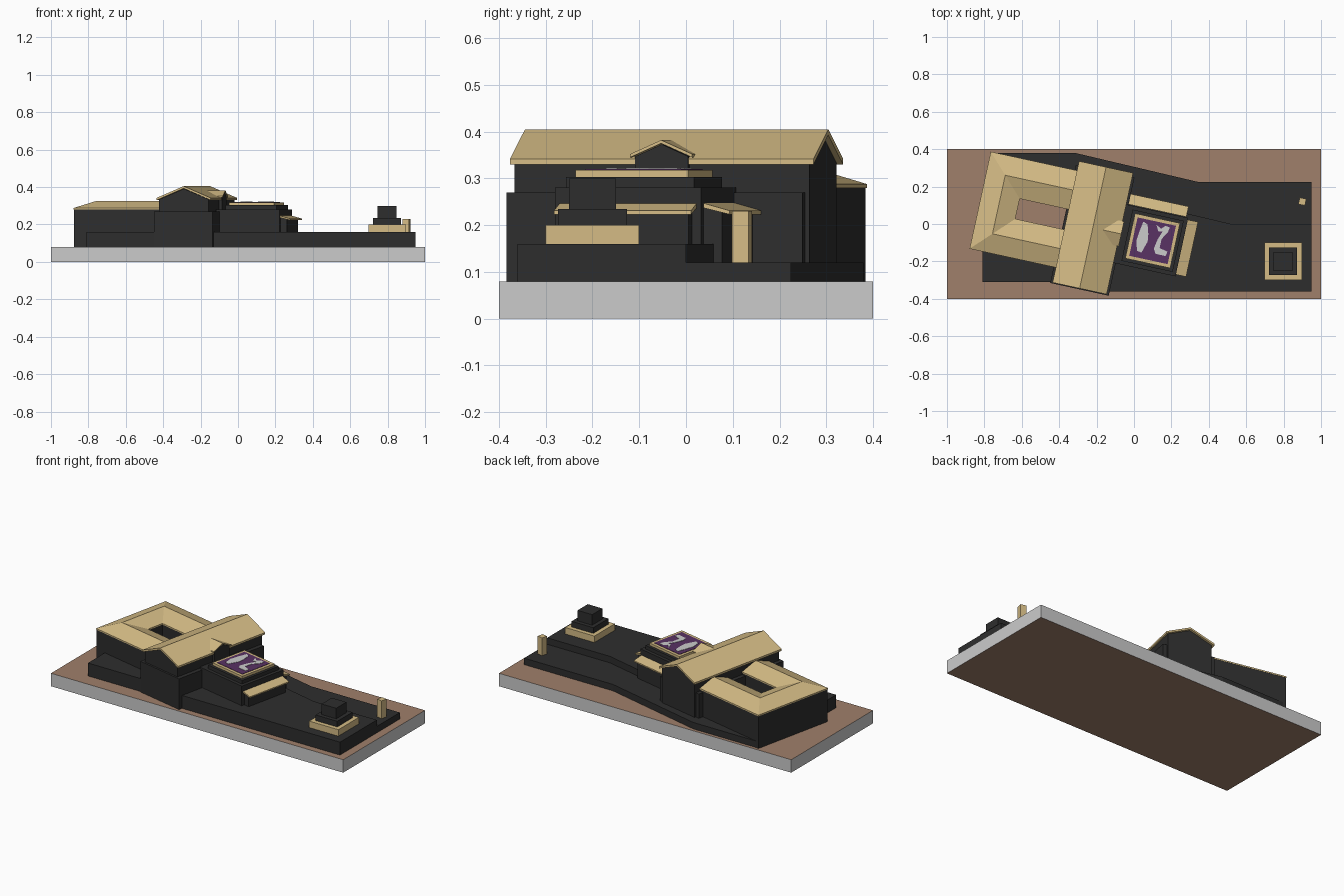
import bpy, bmesh, math

if "Cube" in bpy.data.objects:
    bpy.data.objects.remove(bpy.data.objects["Cube"])


def material(name, r, g, b):
    m = bpy.data.materials.new(name)
    m.diffuse_color = (r, g, b, 1)
    m.use_nodes = True
    m.node_tree.nodes["Principled BSDF"].inputs["Base Color"].default_value = m.diffuse_color
    return m


DARK = material("charcoal", 0.027, 0.027, 0.027)
TAN = material("sand", 0.66, 0.50, 0.235)
EARTH = material("earth_brown", 0.35, 0.215, 0.145)
GREY = material("light_grey", 0.6, 0.6, 0.6)
PURPLE = material("purple", 0.10, 0.032, 0.125)

TURN = math.radians(-12.3)      # the whole complex is turned on its base
ORIGIN = (-0.22, -0.02, 0)      # middle of the gabled hall


def finish(name, bm, mat, turned):
    bmesh.ops.recalc_face_normals(bm, faces=bm.faces[:])
    me = bpy.data.meshes.new(name)
    bm.to_mesh(me)
    bm.free()
    me.materials.append(mat)
    ob = bpy.data.objects.new(name, me)
    bpy.context.collection.objects.link(ob)
    if turned:
        ob.location = ORIGIN
        ob.rotation_euler.z = TURN
    return ob


def loft(name, rings, mat, turned):
    """Skin a row of equal closed rings and cap both ends."""
    bm = bmesh.new()
    vs = [[bm.verts.new(p) for p in ring] for ring in rings]
    n = len(vs[0])
    for a, b in zip(vs, vs[1:]):
        for i in range(n):
            j = (i + 1) % n
            bm.faces.new((a[i], a[j], b[j], b[i]))
    bm.faces.new(vs[0][::-1])
    bm.faces.new(vs[-1])
    return finish(name, bm, mat, turned)


def extrude(name, pts, t0, t1, mat, axis="z", turned=True):
    place = {"z": lambda p, q, t: (p, q, t),
             "y": lambda p, q, t: (p, t, q),
             "x": lambda p, q, t: (t, p, q)}[axis]
    return loft(name, [[place(p, q, t) for p, q in pts] for t in (t0, t1)], mat, turned)


def box(name, x0, x1, y0, y1, z0, z1, mat, turned=True):
    return extrude(name, [(x0, y0), (x1, y0), (x1, y1), (x0, y1)], z0, z1, mat, "z", turned)


def square(name, x, y, h, z0, z1, mat, turned=True):
    return box(name, x - h, x + h, y - h, y + h, z0, z1, mat, turned)


def chevron(half, eave, peak, t):
    return [(-half, eave), (0, peak - t), (half, eave), (half, eave + t), (0, peak), (-half, eave + t)]


def gable(half, base, eave, peak):
    return [(-half, base), (half, base), (half, eave), (0, peak), (-half, eave)]


# base slab: grey sides, earth top and bottom
slab = box("base_slab", -1, 1, -0.4, 0.4, 0, 0.08, GREY, False)
slab.data.materials.append(EARTH)
for f in slab.data.polygons:
    f.material_index = int(abs(f.normal.z) > 0.5)

# terraces
extrude("upper_terrace", [(-0.81, -0.31), (-0.44, -0.31), (-0.14, -0.36), (0.95, -0.36),
                          (0.95, 0), (0.52, 0), (-0.2, 0.17), (-0.3, -0.2), (-0.81, -0.1)],
        0.08, 0.16, DARK, "z", False)
extrude("lower_terrace", [(0.95, -0.05), (0.95, 0.225), (0.342, 0.225), (-0.315, 0.38),
                          (-0.765, 0.38), (-0.72, 0.28), (-0.2, 0.15), (-0.1, -0.05)],
        0.08, 0.12, DARK, "z", False)

# gabled hall
box("hall_base", -0.16, 0.16, -0.337, 0.31, 0.08, 0.27, DARK)
extrude("hall_walls", gable(0.135, 0.08, 0.334, 0.391), -0.325, 0.32, DARK, "y")
extrude("hall_roof", chevron(0.148, 0.33, 0.405, 0.012), -0.332, 0.332, TAN, "y")

# small cross gable over the hall front
extrude("cross_gable_walls", gable(0.058, 0.26, 0.347, 0.373), 0.05, 0.15, DARK, "x")
extrude("cross_gable_roof", chevron(0.068, 0.345, 0.382, 0.007), 0.04, 0.156, TAN, "x")


# courtyard wing: a cross-section swept around three sides
def wing(name, profile, mat):
    def corners(k):
        """k = 0 outer wall line, 1 courtyard wall line"""
        u = -0.62 + 0.205 * k
        lo, hi = -0.25 + 0.208 * k, 0.281 - 0.213 * k
        return [(-0.13, lo), (u, lo), (u, hi), (-0.13, hi)]
    rings = [[(*corners(k)[i], z) for k, z in profile] for i in range(4)]
    return loft(name, rings, mat, True)


wing("wing_walls", [(0.01, 0.08), (0.01, 0.281), (0.5, 0.312), (0.99, 0.281), (0.99, 0.08)], DARK)
wing("wing_roof", [(0, 0.28), (0, 0.288), (0.5, 0.326), (1, 0.288), (1, 0.28), (0.5, 0.316)], TAN)

# square central block with stepped top
C = 0.327
box("central_block", 0.14, C + 0.16, -0.16, 0.16, 0.08, 0.281, DARK)
square("central_step", C, 0, 0.14, 0.28, 0.303, DARK)
square("central_frame", C, 0, 0.123, 0.30, 0.318, TAN)
square("mosaic_field", C, 0, 0.105, 0.317, 0.320, PURPLE)

# pale abstract patches on the mosaic
left_patch = [(-0.07, 0.09), (-0.045, 0.08), (-0.03, 0.03), (-0.025, -0.01), (-0.045, -0.075),
              (-0.07, -0.07), (-0.085, -0.02), (-0.08, 0.03)]
right_patch = [(0, 0.09), (0.03, 0.072), (0.05, 0.092), (0.075, 0.09), (0.07, 0.06),
               (0.045, 0.02), (0.045, -0.03), (0.09, -0.04), (0.085, -0.065), (0.03, -0.065),
               (0.015, -0.04), (0.025, 0.015), (0.042, 0.06), (0.02, 0.055)]
for name, pts in (("left_patch", left_patch), ("right_patch", right_patch)):
    extrude(name, [(C + x, y) for x, y in pts], 0.319, 0.322, GREY)

# lean-to annexes on the north and east sides
lean = [(0, 0.237), (0.057, 0.223), (0.057, 0.231), (0, 0.247)]
wall = [(0, 0.1), (0.043, 0.1), (0.043, 0.228), (0, 0.239)]
extrude("north_annex_walls", [(0.158 + a, z) for a, z in wall], 0.14, 0.465, DARK, "x")
extrude("north_annex_roof", [(0.163 + a, z) for a, z in lean], 0.155, 0.476, TAN, "x")
extrude("east_annex_walls", [(0.48 + a, z) for a, z in wall], -0.14, 0.14, DARK, "y")
extrude("east_annex_roof", [(0.486 + a, z) for a, z in lean], -0.15, 0.15, TAN, "y")

# stepped altar
for name, h, z0, z1, mat in (("altar_base", 0.1, 0.15, 0.20, TAN),
                             ("altar_step", 0.074, 0.19, 0.235, DARK),
                             ("altar_top", 0.05, 0.23, 0.30, DARK)):
    square(name, 0.797, -0.2, h, z0, z1, mat, False)

# standing post
post = square("post", 0, 0, 0.018, 0.11, 0.23, TAN, False)
post.location = (0.9, 0.12, 0)
post.rotation_euler.z = TURN
